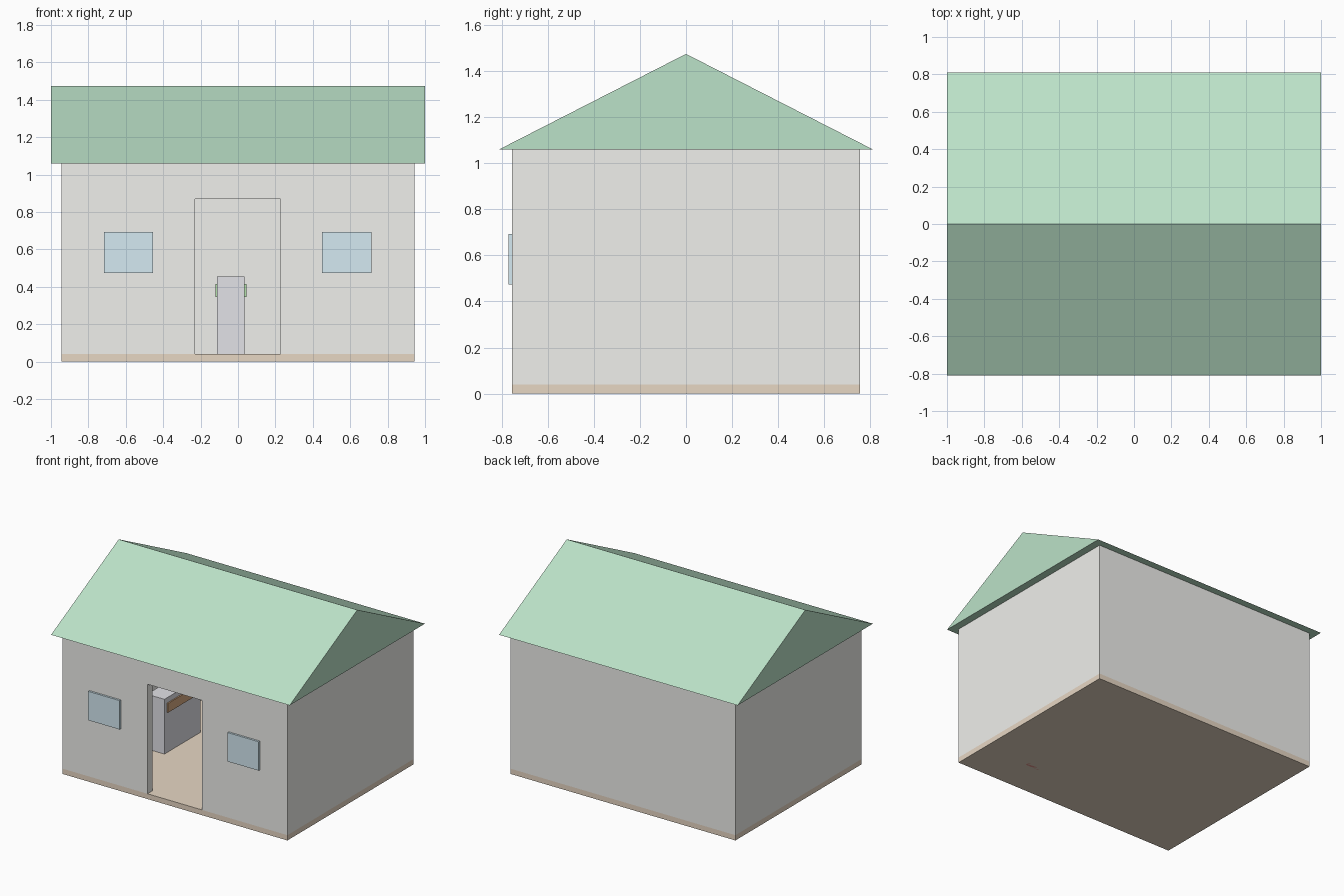
import bpy, bmesh

if "Cube" in bpy.data.objects:
    bpy.data.objects.remove(bpy.data.objects["Cube"])

def paint(obj, name, rgb):
    mat = bpy.data.materials.get(name) or bpy.data.materials.new(name)
    mat.diffuse_color = (*rgb, 1)
    mat.use_nodes = True
    mat.node_tree.nodes["Principled BSDF"].inputs["Base Color"].default_value = mat.diffuse_color
    obj.data.materials.append(mat)

def prism(name, profile, x0, x1):
    """Extrude a closed (y, z) profile from x0 to x1."""
    bm = bmesh.new()
    face = bm.faces.new([bm.verts.new((x0, y, z)) for y, z in profile])
    ext = bmesh.ops.extrude_face_region(bm, geom=[face])["geom"]
    verts = [v for v in ext if isinstance(v, bmesh.types.BMVert)]
    bmesh.ops.translate(bm, verts=verts, vec=(x1 - x0, 0, 0))
    bmesh.ops.recalc_face_normals(bm, faces=bm.faces)
    mesh = bpy.data.meshes.new(name)
    bm.to_mesh(mesh)
    bm.free()
    obj = bpy.data.objects.new(name, mesh)
    bpy.context.collection.objects.link(obj)
    return obj

def box(name, x, y, z):
    return prism(name, [(y[0], z[0]), (y[1], z[0]), (y[1], z[1]), (y[0], z[1])], *x)

def cut(obj, cutter):
    mod = obj.modifiers.new("cut", "BOOLEAN")
    mod.operation, mod.solver, mod.object = "DIFFERENCE", "EXACT", cutter
    cutter.hide_render = True
    cutter.hide_set(True)

W, D, T = 0.943, 0.755, 0.057      # half width, half depth, wall thickness
FLOOR, EAVE = 0.04, 1.06

# Floor slab
paint(box("floor", (-W, W), (-D, D), (0, FLOOR)), "floor_tan", (0.80, 0.68, 0.55))

# Hollow walls with the front doorway
walls = box("walls", (-W, W), (-D, D), (FLOOR, EAVE))
paint(walls, "wall_white", (0.87, 0.87, 0.84))
cut(walls, box("room_cutter", (-W + T, W - T), (-D + T, D - T), (-0.1, 1.2)))
cut(walls, box("door_cutter", (-0.23, 0.226), (-D - 0.1, -D + 0.15), (-0.1, 0.87)))

# Gable roof
roof = prism("roof", [(-0.81, EAVE), (0.81, EAVE), (0, 1.474)], -1, 1)
paint(roof, "roof_green", (0.50, 0.76, 0.58))

# Front windows
for side, x0 in (("left", -0.717), ("right", 0.45)):
    win = box(side + "_window", (x0, x0 + 0.263), (-0.77, -D), (0.473, 0.692))
    paint(win, "glass_blue", (0.66, 0.82, 0.89))

# Display shelves, each with a row of goods standing slightly proud of both sides
goods = {"left": (-0.578, (0.68, 0.40, 0.22)),
         "middle": (-0.038, (0.45, 0.75, 0.40)),
         "right": (0.502, (0.85, 0.70, 0.30))}
for side, (cx, rgb) in goods.items():
    shelf = box(side + "_shelf", (cx - 0.073, cx + 0.073), (-0.16, 0.275), (0, 0.455))
    paint(shelf, "shelf_grey", (0.76, 0.76, 0.80))
    row = box(side + "_goods", (cx - 0.083, cx + 0.083), (-0.13, 0.245), (0.345, 0.415))
    paint(row, side + "_goods_colour", rgb)

# Counter inside, right of the door
paint(box("counter", (0.30, 0.57), (-0.48, -0.36), (0, 0.27)), "counter_red", (0.75, 0.30, 0.27))
